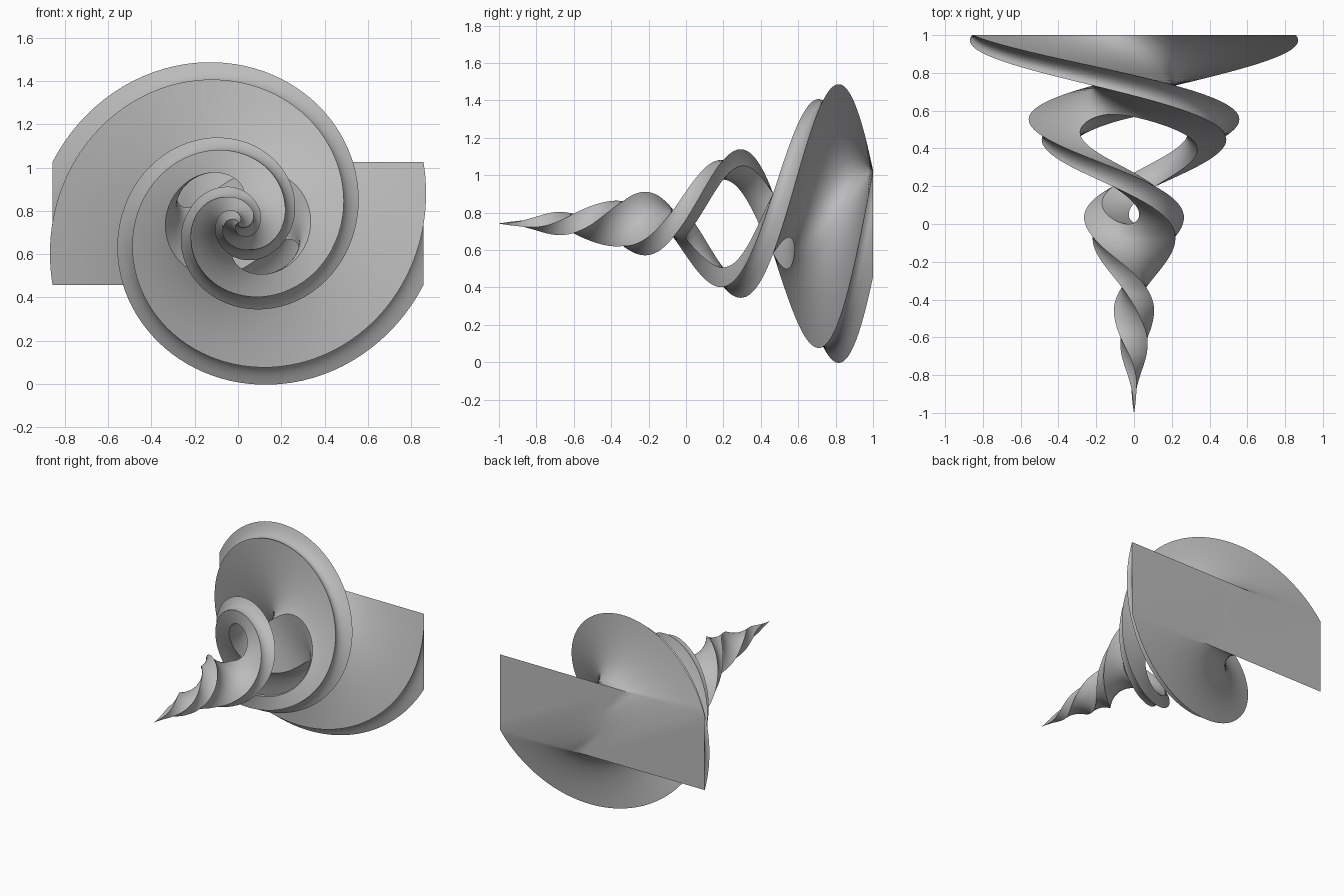
import bpy, bmesh, math

if "Cube" in bpy.data.objects:
    bpy.data.objects.remove(bpy.data.objects["Cube"])

TWIST = math.radians(337)      # turn per unit of length
CENTRE_Z = 0.742
HOLE_Y, HOLE_LEN, HOLE_WIDTH = 0.29, 0.29, 0.73
N_WIDE, N_THICK = 10, 8

# half width and half thickness near the tip: distance from tip, width, thickness
TIP = [(0, 0.0005, 0.0005), (0.1, 0.012, 0.010), (0.2, 0.030, 0.023), (0.3, 0.052, 0.039),
       (0.4, 0.071, 0.052), (0.5, 0.083, 0.060), (0.65, 0.116, 0.064), (0.93, 0.218, 0.073)]


def half_size(y):
    t = y + 1
    if t >= 0.93:
        s = t / 2 * (0.15 + 0.425 * t)
        return 0.857 * s, 0.284 * s
    for (t0, w0, h0), (t1, w1, h1) in zip(TIP, TIP[1:]):
        if t <= t1:
            f = (t - t0) / (t1 - t0)
            return w0 + f * (w1 - w0), h0 + f * (h1 - h0)


def hole(y):
    d = (y - HOLE_Y) / HOLE_LEN
    return HOLE_WIDTH * math.sqrt(1 - d * d) if abs(d) < 0.99999 else 0.0


def place(u, v, y):
    w, h = half_size(y)
    a = -TWIST * (1 - y)
    c, s = math.cos(a), math.sin(a)
    return (u * w * c - v * h * s, y, u * w * s + v * h * c + CENTRE_Z)


# rows along the length, closer together at the ends of the opening
y0, y1 = HOLE_Y - HOLE_LEN, HOLE_Y + HOLE_LEN
rows = [-1 + (y0 + 1) * i / 70 for i in range(70)]
rows += [HOLE_Y - HOLE_LEN * math.cos(math.pi * i / 60) for i in range(60)]
rows += [y1 + (1 - y1) * i / 40 for i in range(41)]


def half_ring(uh):
    """Closed loop around one strand; the last N_THICK steps are the inner wall."""
    pts = [(uh + (1 - uh) * i / N_WIDE, -1) for i in range(N_WIDE)]
    pts += [(1, -1 + 2 * i / N_THICK) for i in range(N_THICK)]
    pts += [(1 - (1 - uh) * i / N_WIDE, 1) for i in range(N_WIDE)]
    pts += [(uh, 1 - 2 * i / N_THICK) for i in range(N_THICK)]
    return pts


bm = bmesh.new()
wall = 2 * N_WIDE + N_THICK
for side in (1, -1):
    previous, prev_hole = None, 0
    for y in rows:
        uh = hole(y)
        ring = [bm.verts.new(place(side * u, side * v, y)) for u, v in half_ring(uh)]
        if previous:
            n = len(ring)
            for i in range(n):
                if i >= wall and uh == 0 and prev_hole == 0:
                    continue
                j = (i + 1) % n
                bm.faces.new((previous[i], previous[j], ring[j], ring[i]))
        previous, prev_hole = ring, uh
    bm.faces.new(previous)      # flat back end

bmesh.ops.delete(bm, geom=[v for v in bm.verts if not v.link_faces], context='VERTS')
bmesh.ops.remove_doubles(bm, verts=bm.verts, dist=0.00002)
bmesh.ops.recalc_face_normals(bm, faces=bm.faces)

# twisted tapering bar with an opening through its middle
mesh = bpy.data.meshes.new("twisted_spike")
bm.to_mesh(mesh)
bm.free()
obj = bpy.data.objects.new("twisted_spike", mesh)
bpy.context.collection.objects.link(obj)
grey = bpy.data.materials.new("grey")
grey.diffuse_color = (0.5, 0.5, 0.5, 1)
grey.use_nodes = True
grey.node_tree.nodes["Principled BSDF"].inputs["Base Color"].default_value = grey.diffuse_color
mesh.materials.append(grey)

bpy.context.view_layer.objects.active = obj
obj.select_set(True)
bpy.ops.object.shade_smooth_by_angle(angle=math.radians(35))
